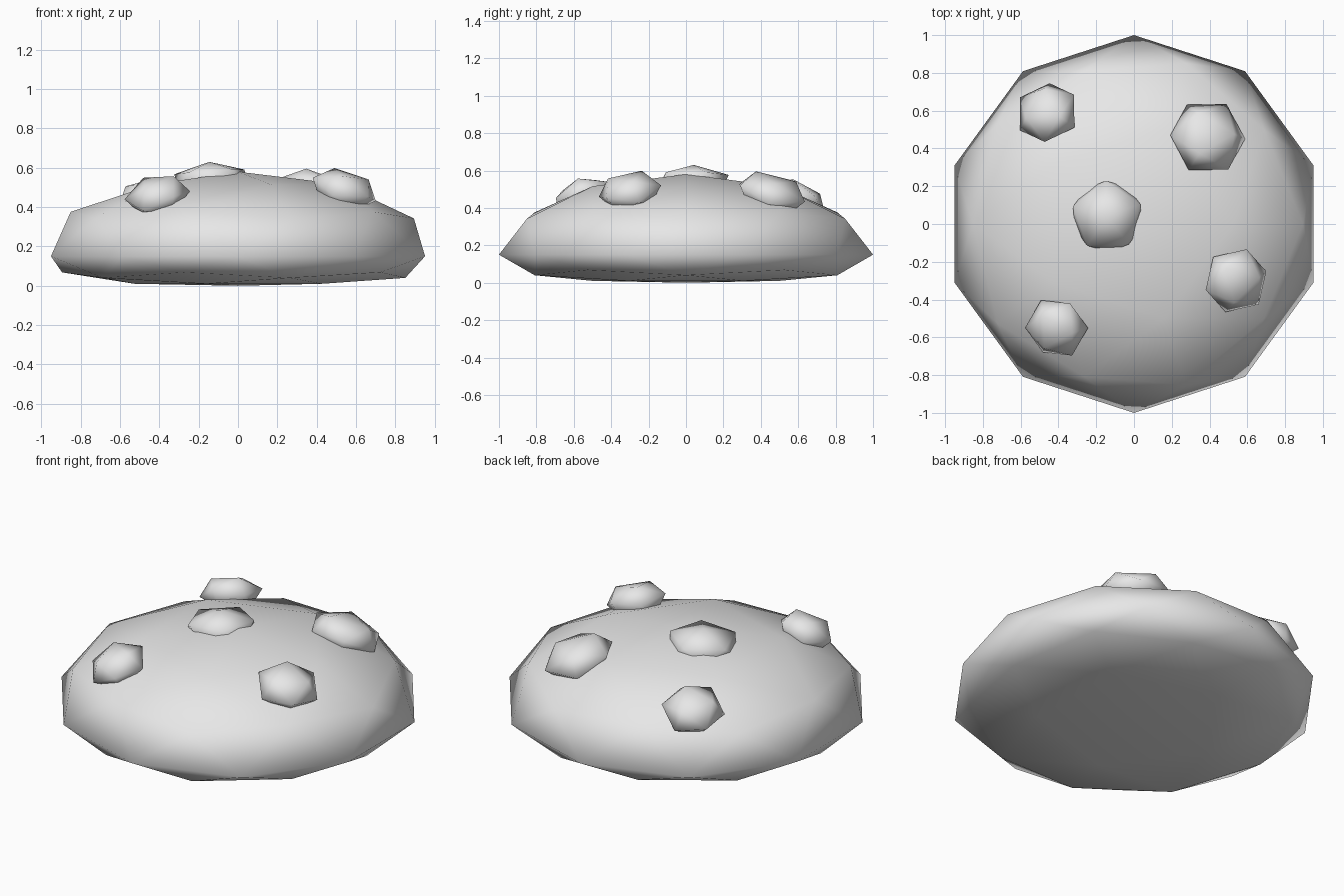
import bpy, bmesh, math
from mathutils import Matrix, Vector

cube = bpy.data.objects.get("Cube")
if cube:
    bpy.data.objects.remove(cube, do_unlink=True)

grey = bpy.data.materials.new("plain_grey")
grey.use_nodes = True
grey.diffuse_color = (0.8, 0.8, 0.8, 1)
grey.node_tree.nodes["Principled BSDF"].inputs["Base Color"].default_value = (0.8, 0.8, 0.8, 1)


def icosphere(name, subdivisions):
    bpy.ops.mesh.primitive_ico_sphere_add(subdivisions=subdivisions, radius=1)
    obj = bpy.context.object
    obj.name = name
    obj.data.materials.append(grey)
    bpy.ops.object.shade_smooth()
    return obj


# Cap: domed above the rim, nearly flat below it
RIM, RISE = 0.15, 0.43
cap = icosphere("cap", 2)
for v in cap.data.vertices:
    z = v.co.z
    if z > -0.1:
        v.co.z = RIM + RISE * z
    elif z > -0.5:
        v.co.z = 0.068
    elif z > -0.6:
        v.co.z = 0.04
    else:
        v.co.z = 0.01 if z > -0.95 else 0.0


# Spots: squashed low-poly domes half sunk into the cap
def spot(name, x, y, z, radius, height, spin, face_up=True):
    obj = icosphere(name, 1)
    turn = Matrix()
    if face_up:
        face = max(obj.data.polygons, key=lambda p: p.normal.dot(Vector((0.5, 0.36, 0.79))))
        turn = face.normal.rotation_difference(Vector((0, 0, 1))).to_matrix().to_4x4()
    normal = Vector((x, y, (z - RIM) / RISE ** 2))
    tilt = Vector((0, 0, 1)).rotation_difference(normal).to_matrix().to_4x4()
    obj.data.transform(Matrix.Translation((x, y, z)) @ tilt
                       @ Matrix.Diagonal((radius, radius, height, 1))
                       @ Matrix.Rotation(math.radians(spin), 4, "Z") @ turn)


spot("spot_middle", -0.14, 0.04, 0.54, 0.21, 0.09, 20, False)
spot("spot_back_left", 0.39, 0.46, 0.48, 0.21, 0.10, 24)
spot("spot_back_right", -0.46, 0.59, 0.44, 0.175, 0.10, -6)
spot("spot_front_left", 0.54, -0.30, 0.49, 0.18, 0.10, 38)
spot("spot_front_right", -0.41, -0.55, 0.46, 0.17, 0.10, 24)
